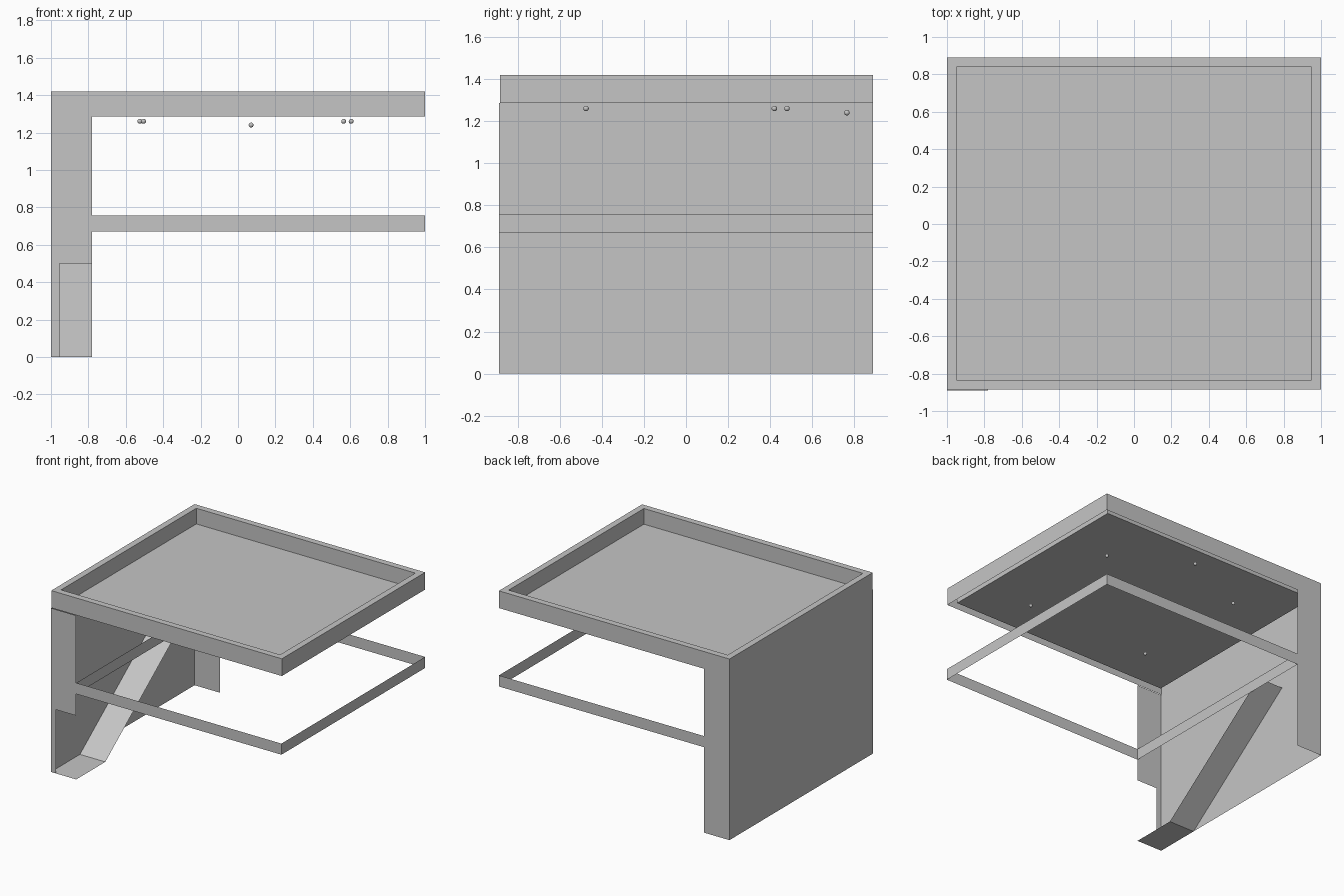
import bpy
import bmesh

cube = bpy.data.objects.get("Cube")
if cube:
    bpy.data.objects.remove(cube)

grey = bpy.data.materials.new("plain grey")
grey.use_nodes = True
COLOUR = (0.56, 0.56, 0.56, 1)
grey.diffuse_color = COLOUR
grey.node_tree.nodes["Principled BSDF"].inputs["Base Color"].default_value = COLOUR

W, D = 1.0, 0.89                 # half width and half depth
ROOF_BOTTOM, ROOF_TOP = 1.285, 1.42
INNER = -0.78                    # open edge of the side enclosure


def finish(name, bm):
    mesh = bpy.data.meshes.new(name)
    bm.to_mesh(mesh)
    bm.free()
    mesh.materials.append(grey)
    obj = bpy.data.objects.new(name, mesh)
    bpy.context.collection.objects.link(obj)
    return obj


def loft(name, rows, closed=False, cap=False):
    """Skin consecutive rows of points; optionally close each row and cap the last."""
    bm = bmesh.new()
    rows = [[bm.verts.new(p) for p in row] for row in rows]
    n = len(rows[0])
    for a, b in zip(rows, rows[1:]):
        for i in range(n if closed else n - 1):
            j = (i + 1) % n
            bm.faces.new((a[i], a[j], b[j], b[i]))
    if cap:
        bm.faces.new(rows[-1])
    return finish(name, bm)


def rectangle(x0, x1, y0, y1, z):
    return [(x0, y0, z), (x1, y0, z), (x1, y1, z), (x0, y1, z)]


def upright(name, path, z0, z1, closed=False):
    return loft(name, [[(x, y, z) for x, y in path] for z in (z0, z1)], closed)


# Roof tray: outer parapet, flat rim, inner parapet and sunken deck
EDGE = 0.05
FRONT = -D + 0.005
outer = (-W, W, FRONT, D)
inner = (-W + EDGE, W - EDGE, FRONT + EDGE, D - EDGE)
loft("roof_tray", [
    rectangle(*outer, ROOF_BOTTOM),
    rectangle(*outer, ROOF_TOP),
    rectangle(*inner, ROOF_TOP),
    rectangle(*inner, 1.297),
], closed=True, cap=True)

# Side enclosure with front and back returns, and a doorway low in the front
DOOR = 0.5
back_path = [(-W, -D), (-W, D), (INNER, D)]
upright("side_wall_upper", [(INNER, -D)] + back_path, DOOR, ROOF_BOTTOM)
upright("side_wall_lower", [(-0.955, -D)] + back_path, 0, DOOR)

# Floor edge band around the open deck
band = [(x, y) for x, y, _ in rectangle(INNER, W, -D, D, 0)]
upright("floor_band", band, 0.67, 0.757, closed=True)

# Entrance landing and ramp
ramp = [(-D, 0), (-0.53, 0), (0.455, 0.75)]
loft("entrance_ramp", [[(x, y, z) for x in (-W, INNER)] for y, z in ramp])

# Small ceiling lamps
lamps = [(-0.525, 0.48, 1.26), (-0.505, -0.475, 1.26), (0.07, 0.765, 1.24),
         (0.565, -0.475, 1.26), (0.605, 0.42, 1.26)]
for number, spot in enumerate(lamps, 1):
    bm = bmesh.new()
    bmesh.ops.create_uvsphere(bm, u_segments=16, v_segments=10, radius=0.013)
    bmesh.ops.translate(bm, verts=bm.verts, vec=spot)
    for face in bm.faces:
        face.smooth = True
    finish(f"ceiling_lamp_{number}", bm)
